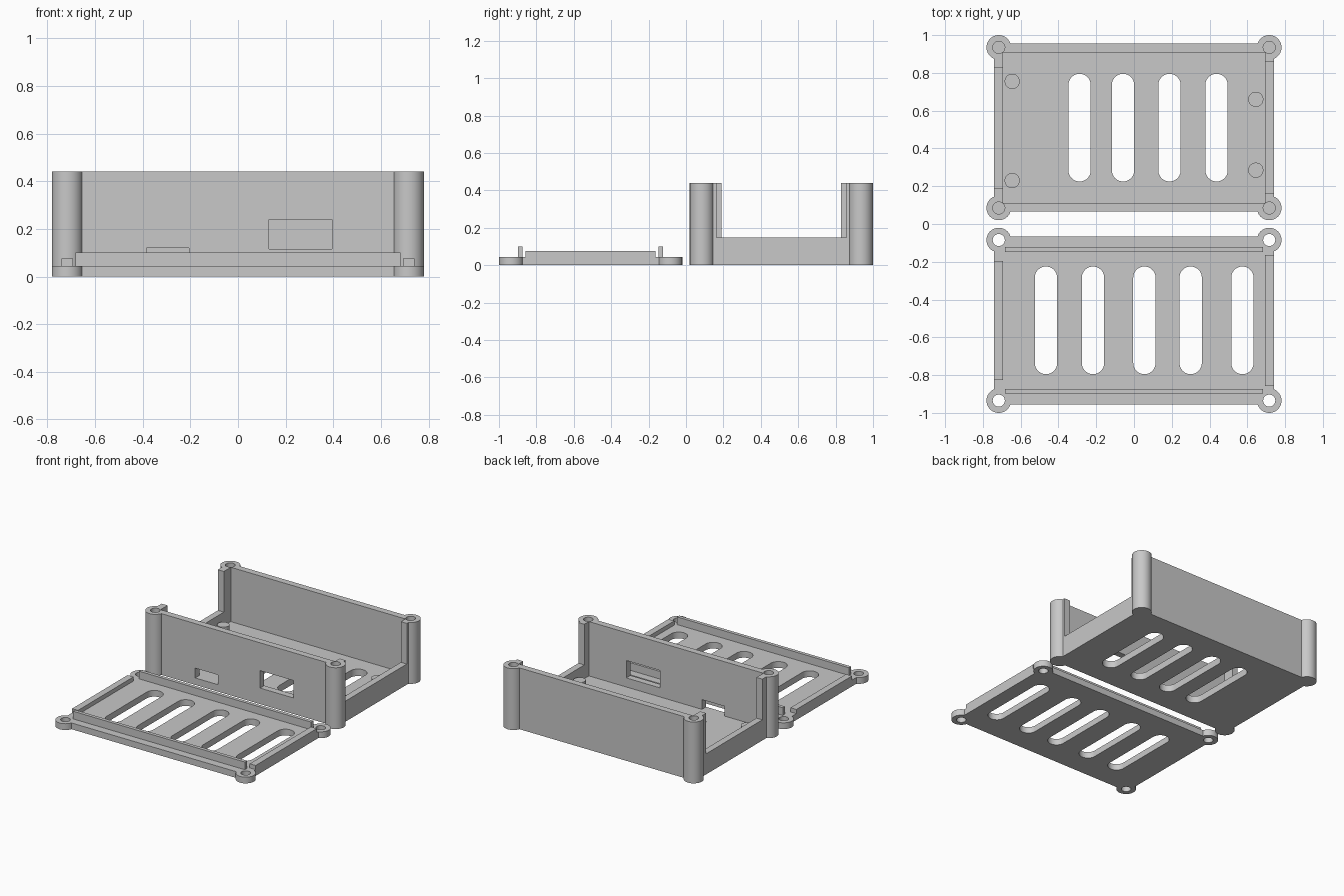
import bpy
import bmesh
from math import cos, sin, pi, radians

cube = bpy.data.objects.get("Cube")
if cube:
    bpy.data.objects.remove(cube)

# One plain material
GREY = (0.58, 0.58, 0.58, 1)
grey = bpy.data.materials.new("plain grey")
grey.use_nodes = True
grey.diffuse_color = GREY
grey.node_tree.nodes["Principled BSDF"].inputs["Base Color"].default_value = GREY

# Shared sizes
HALF_X, HALF_Y, WALL = 0.74, 0.445, 0.047
POST_X, POST_Y, POST_R, HOLE_R = 0.716, 0.425, 0.065, 0.032
CASE_Y, LID_Y = 0.51, -0.51
FLOOR, CASE_H, SIDE_H = 0.05, 0.44, 0.148
LID_H, SIDE_RIB_H, LIP_H = 0.045, 0.075, 0.1
SLOT_R, SLOT_L = 0.059, 0.57


def prism(name, outline, z0, z1):
    """Extrude a flat outline from z0 to z1."""
    bm = bmesh.new()
    face = bm.faces.new([bm.verts.new((x, y, z0)) for x, y in outline])
    top = bmesh.ops.extrude_face_region(bm, geom=[face])["geom"]
    bmesh.ops.translate(bm, vec=(0, 0, z1 - z0),
                        verts=[v for v in top if isinstance(v, bmesh.types.BMVert)])
    bmesh.ops.recalc_face_normals(bm, faces=bm.faces)
    mesh = bpy.data.meshes.new(name)
    bm.to_mesh(mesh)
    bm.free()
    mesh.materials.append(grey)
    obj = bpy.data.objects.new(name, mesh)
    bpy.context.collection.objects.link(obj)
    return obj


def block(name, x0, x1, y0, y1, z0, z1):
    return prism(name, [(x0, y0), (x1, y0), (x1, y1), (x0, y1)], z0, z1)


def stadium(name, x, y, r, length, z0, z1, steps=24):
    """Round-ended slot along y; a plain cylinder when length is 2r."""
    shift = length / 2 - r
    ends = [0, pi] if shift > 0 else [0]
    sweep = pi if shift > 0 else 2 * pi
    count = steps + 1 if shift > 0 else 2 * steps
    pts = []
    for start in ends:
        dy = shift if start == 0 else -shift
        for i in range(count):
            a = start + sweep * i / steps if shift > 0 else sweep * i / count
            pts.append((x + r * cos(a), y + dy + r * sin(a)))
    return prism(name, pts, z0, z1)


def rod(name, x, y, r, z0, z1):
    return stadium(name, x, y, r, 2 * r, z0, z1)


def combine(obj, tools, operation):
    """Bake boolean tools into obj and discard them."""
    for tool in tools:
        mod = obj.modifiers.new(operation.lower(), "BOOLEAN")
        mod.operation, mod.object, mod.solver = operation, tool, "EXACT"
        bpy.context.view_layer.update()
        graph = bpy.context.evaluated_depsgraph_get()
        baked = bpy.data.meshes.new_from_object(obj.evaluated_get(graph))
        obj.modifiers.clear()
        obj.data = baked
        bpy.data.objects.remove(tool)


def finish(obj):
    bm = bmesh.new()
    bm.from_mesh(obj.data)
    bmesh.ops.remove_doubles(bm, verts=bm.verts, dist=0.0001)
    bmesh.ops.dissolve_limit(bm, angle_limit=radians(0.5), verts=bm.verts, edges=bm.edges)
    bm.to_mesh(obj.data)
    bm.free()
    bpy.ops.object.select_all(action="DESELECT")
    obj.select_set(True)
    bpy.context.view_layer.objects.active = obj
    bpy.ops.object.shade_smooth_by_angle(angle=radians(30))


def corner_rods(name, centre_y, r, z0, z1):
    return [rod(name, sx * POST_X, centre_y + sy * POST_Y, r, z0, z1)
            for sx in (-1, 1) for sy in (-1, 1)]


def slots(xs, centre_y):
    return [stadium("slot", x, centre_y, SLOT_R, SLOT_L, -0.1, 0.2) for x in xs]


IN_X, IN_Y = HALF_X - WALL, HALF_Y - WALL

# Case shell: walls and corner posts, hollowed out
case = block("case_shell", -HALF_X, HALF_X, CASE_Y - HALF_Y, CASE_Y + HALF_Y, 0, CASE_H)
combine(case, corner_rods("post", CASE_Y, POST_R, 0, CASE_H), "UNION")
cuts = [block("cavity", -IN_X, IN_X, CASE_Y - IN_Y, CASE_Y + IN_Y, FLOOR, 1)]
cuts += corner_rods("screw_hole", CASE_Y, HOLE_R, FLOOR, 1)
cuts += slots((-0.288, -0.058, 0.188, 0.437), CASE_Y)
# Lowered middles of the two end walls
cuts += [block("right_notch", -0.9, -0.6, CASE_Y - 0.319, CASE_Y + 0.319, SIDE_H, 1),
         block("left_notch", 0.6, 0.9, CASE_Y - 0.347, CASE_Y + 0.347, SIDE_H, 1)]
# Port openings in the front wall
cuts += [block("small_port", -0.385, -0.205, 0, 0.116, FLOOR, 0.12),
         block("large_port", 0.13, 0.395, 0, 0.2, 0.115, 0.24)]
combine(case, cuts, "DIFFERENCE")
finish(case)

# Board standoffs on the case floor
for i, (x, y) in enumerate([(-0.645, 0.755), (-0.645, 0.23), (0.645, 0.66), (0.645, 0.285)]):
    finish(rod(f"standoff_{i + 1}", x, y, 0.04, FLOOR, 0.1))

# Lid: plate with corner ears and raised end ribs
lid = block("lid_plate", -HALF_X, HALF_X, LID_Y - HALF_Y, LID_Y + HALF_Y, 0, LID_H)
adds = corner_rods("ear", LID_Y, POST_R, 0, LID_H)
adds += [block("right_rib", -HALF_X, -IN_X, LID_Y - 0.315, LID_Y + 0.315, 0, SIDE_RIB_H),
         block("left_rib", IN_X, HALF_X, LID_Y - 0.347, LID_Y + 0.347, 0, SIDE_RIB_H)]
combine(lid, adds, "UNION")
combine(lid, corner_rods("screw_hole", LID_Y, HOLE_R, -1, 1)
        + slots((-0.466, -0.217, 0.055, 0.3, 0.574), LID_Y), "DIFFERENCE")
finish(lid)

# Locating lips along the long sides of the lid
for side, s in (("front", -1), ("back", 1)):
    y0, y1 = sorted((LID_Y + s * 0.363, LID_Y + s * 0.388))
    finish(block(f"lid_lip_{side}", -0.683, 0.683, y0, y1, LID_H, LIP_H))
